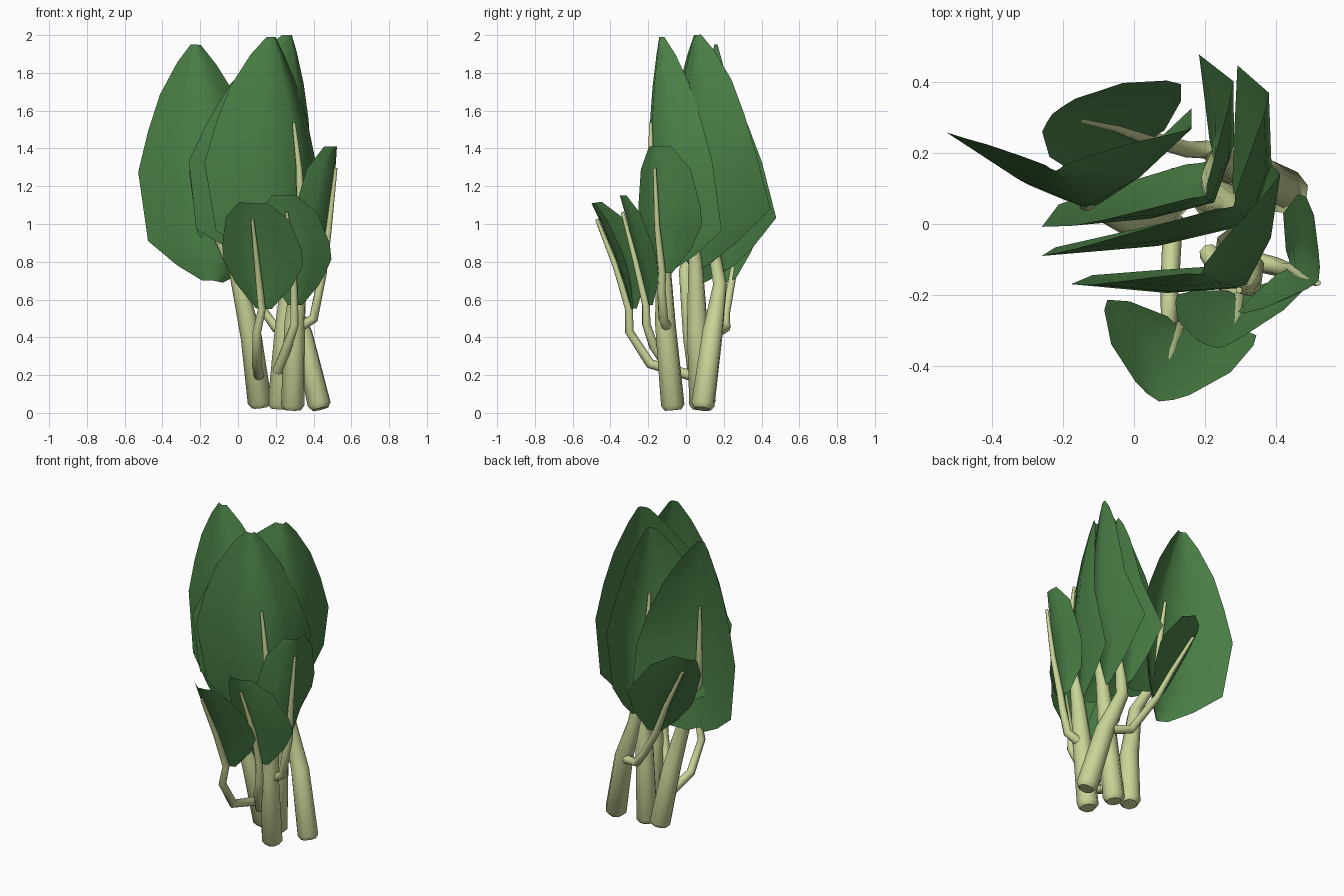
import bpy
import bmesh
import math
from mathutils import Vector

default_cube = bpy.data.objects.get("Cube")
if default_cube:
    bpy.data.objects.remove(default_cube, do_unlink=True)


def make_material(name, color):
    material = bpy.data.materials.new(name)
    material.use_nodes = True
    material.diffuse_color = color
    material.node_tree.nodes["Principled BSDF"].inputs["Base Color"].default_value = color
    return material


leaf_green = make_material("leaf green", (0.07, 0.215, 0.062, 1))
stalk_cream = make_material("pale stalk", (0.58, 0.66, 0.31, 1))

# Blade outlines: position along the midrib and relative half width
LARGE = ((0, .15), (.07, .5), (.18, .9), (.48, 1), (.65, .82), (.8, .6), (.93, .3), (1, .08))
SMALL = ((0, .2), (.22, .72), (.42, 1), (.56, 1), (.84, .8), (1, .36))


def along(base, mid, tip, t):
    """Point on the smooth arc running through base, mid and tip."""
    return (base * (1 - t) * (1 - 2 * t) + mid * 4 * t * (1 - t) + tip * t * (2 * t - 1))


def finish(obj, material, angle):
    obj.data.materials.append(material)
    bpy.ops.object.select_all(action="DESELECT")
    obj.select_set(True)
    bpy.context.view_layer.objects.active = obj
    bpy.ops.object.shade_smooth_by_angle(angle=math.radians(angle))


def add_blade(name, arc, left, right, curl, outline):
    """Folded leaf blade: a midrib with a wing on each side."""
    bm = bmesh.new()
    rows = []
    for t, width in outline:
        centre = along(*arc, t)
        # the lower part of the right wing curls round further
        right_edge = right + curl * max(0, min(1, (.48 - t) / .3))
        # the inner part of each wing bows out a little from the fold
        bow = (left + right) * -.06 * width
        points = (centre + left * width, centre + left * width * .5 + bow, centre,
                  centre + right_edge * width * .5 + bow, centre + right_edge * width)
        rows.append([bm.verts.new(p) for p in points])
    for low, high in zip(rows, rows[1:]):
        for i in range(len(low) - 1):
            bm.faces.new((low[i], low[i + 1], high[i + 1], high[i]))
    mesh = bpy.data.meshes.new(name)
    bm.to_mesh(mesh)
    bm.free()
    obj = bpy.data.objects.new(name, mesh)
    bpy.context.collection.objects.link(obj)
    finish(obj, leaf_green, 120)


def add_stalk(name, points, radii):
    """Tapering tube through the points."""
    curve = bpy.data.curves.new(name, "CURVE")
    curve.dimensions = "3D"
    curve.bevel_depth = 1
    curve.bevel_resolution = 2
    curve.use_fill_caps = True
    spline = curve.splines.new("POLY")
    spline.points.add(len(points) - 1)
    for point, position, radius in zip(spline.points, points, radii):
        point.co = (*position, 1)
        point.radius = radius
    obj = bpy.data.objects.new(name, curve)
    bpy.context.collection.objects.link(obj)
    bpy.ops.object.select_all(action="DESELECT")
    obj.select_set(True)
    bpy.context.view_layer.objects.active = obj
    bpy.ops.object.convert(target="MESH")
    finish(bpy.context.object, stalk_cream, 50)


def add_leaf(name, base, mid, tip, left, right, curl, stalk, inside=False, small=False):
    """Blade plus its stalk, which runs on as a thin rib on one side of the fold."""
    arc = [Vector(v) for v in (base, mid, tip)]
    left, right, curl = Vector(left), Vector(right), Vector(curl)
    add_blade(name + "_blade", arc, left, right, curl, SMALL if small else LARGE)
    side = (left + right).normalized() * (.02 if inside else -.012)
    path = [Vector(p) for p in stalk]
    if small:
        radii = [.028, .026, .023]
        stops, rib_radii = (0, .4, .85), [.021, .016, .009]
    else:
        # rounded foot below the thick lower stalk
        foot = path[0] + (path[0] - path[1]).normalized() * .025
        path.insert(0, foot)
        radii = [.045, .064, .056, .038]
        stops, rib_radii = (.25, .45, .65), [.026, .017, .009]
    path += [along(*arc, t) + side for t in stops]
    add_stalk(name + "_stalk", path, radii + rib_radii)


# Four large leaves
add_leaf("outer_left_leaf", (-.13, .05, .7), (-.14, .05, 1.3), (-.22, .15, 1.95),
         (-.39, .21, 0), (.3, .22, -.04), (.02, .1, -.03),
         [(.115, .095, .055), (.07, .04, .4), (-.01, 0, .75)], inside=True)
add_leaf("front_leaf", (.31, -.12, .76), (.31, -.18, 1.35), (.19, -.14, 1.99),
         (-.49, .01, 0), (.1, .32, 0), (-.05, .06, 0),
         [(.29, -.07, .04), (.3, -.11, .48), (.33, -.12, .8)])
add_leaf("middle_leaf", (.28, .04, .76), (.33, 0, 1.36), (.28, .05, 2),
         (-.59, -.09, 0), (.05, .37, .04), (-.07, .11, .08),
         [(.22, .08, .045), (.25, .06, .45), (.28, .05, .8)], inside=True)
add_leaf("back_leaf", (.22, .18, .75), (.23, .07, 1.3), (.2, .08, 1.9),
         (-.49, -.08, 0), (.05, .33, .05), (-.1, .06, .05),
         [(.43, .09, .045), (.34, .14, .42), (.24, .18, .68)], inside=True)

# Four small leaves branching off the thick stalks
add_leaf("small_front_leaf", (.13, -.29, .55), (.1, -.38, .83), (.07, -.5, 1.11),
         (-.18, .15, .02), (.24, .05, 0), (0, 0, 0),
         [(.11, .02, .2), (.1, -.19, .26), (.1, -.3, .43)], small=True)
add_leaf("small_middle_leaf", (.3, -.2, .57), (.29, -.27, .86), (.24, -.35, 1.15),
         (-.17, .06, 0), (.2, .1, 0), (0, .02, 0),
         [(.21, -.08, .22), (.26, -.17, .35), (.3, -.21, .47)], small=True)
add_leaf("small_right_leaf", (.44, -.12, .74), (.48, -.15, 1.05), (.52, -.16, 1.41),
         (-.18, -.1, 0), (0, .23, 0), (-.06, 0, 0),
         [(.32, -.1, .45), (.4, -.12, .5), (.43, -.13, .65)], small=True)
add_leaf("small_back_leaf", (.05, .24, .7), (-.07, .28, .96), (-.23, .31, 1.26),
         (-.08, -.14, -.05), (.18, .12, .06), (0, 0, 0),
         [(.3, .17, .43), (.2, .21, .45), (.15, .21, .52)], small=True)
